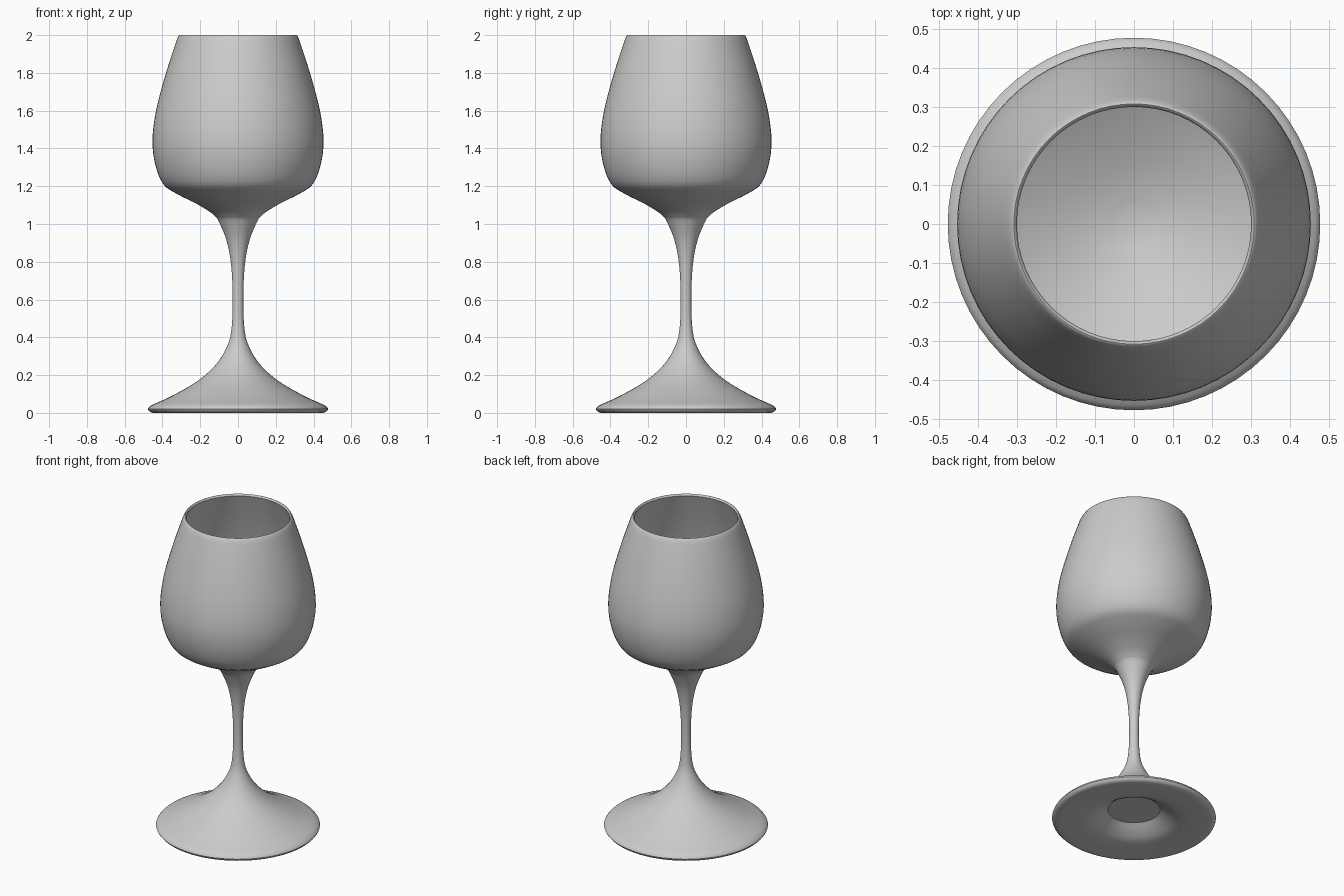
import bpy, bmesh, math
from mathutils import Vector

SIDES = 64

if "Cube" in bpy.data.objects:
    bpy.data.objects.remove(bpy.data.objects["Cube"])

grey = bpy.data.materials.new("plain grey")
grey.use_nodes = True
colour = (0.6, 0.6, 0.6, 1)
grey.diffuse_color = colour
grey.node_tree.nodes["Principled BSDF"].inputs["Base Color"].default_value = colour


def smooth_path(points, steps=4):
    """Catmull-Rom curve through (radius, height) points."""
    p = [Vector(q) for q in points]
    p = [2 * p[0] - p[1]] + p + [2 * p[-1] - p[-2]]
    path = []
    for a, b, c, d in zip(p, p[1:], p[2:], p[3:]):
        for i in range(steps):
            t = i / steps
            path.append(0.5 * (2 * b + (c - a) * t + (2 * a - 5 * b + 4 * c - d) * t**2
                               + (3 * b - a - 3 * c + d) * t**3))
    return path + [p[-2]]


def lathe(name, path):
    """Spin a profile around the z axis; profiles run with the outside on their right going up."""
    bm = bmesh.new()
    verts = [bm.verts.new((r, 0, z)) for r, z in path]
    edges = [bm.edges.new(pair) for pair in zip(verts, verts[1:])]
    bmesh.ops.spin(bm, geom=verts + edges, cent=(0, 0, 0), axis=(0, 0, 1),
                   angle=math.tau, steps=SIDES, use_merge=True)
    bmesh.ops.remove_doubles(bm, verts=bm.verts, dist=0.0001)
    mesh = bpy.data.meshes.new(name)
    bm.to_mesh(mesh)
    bm.free()
    mesh.materials.append(grey)
    obj = bpy.data.objects.new(name, mesh)
    bpy.context.collection.objects.link(obj)
    bpy.ops.object.select_all(action="DESELECT")
    obj.select_set(True)
    bpy.context.view_layer.objects.active = obj
    bpy.ops.object.shade_smooth_by_angle(angle=math.radians(35))


# Bowl: outer wall up to the rim, then the inner wall down to a small flat floor
outer_wall = smooth_path([(0.115, 1.035), (0.15, 1.065), (0.22, 1.107), (0.325, 1.16),
                          (0.395, 1.21), (0.437, 1.31), (0.453, 1.44), (0.434, 1.6),
                          (0.384, 1.79), (0.326, 1.97)])
rim = smooth_path([(0.32, 1.985), (0.311, 2.0), (0.305, 2.0), (0.3, 1.99)], 2)
inner_wall = smooth_path([(0.307, 1.97), (0.365, 1.79), (0.414, 1.6), (0.433, 1.44),
                          (0.417, 1.31), (0.38, 1.225), (0.315, 1.177), (0.21, 1.125),
                          (0.12, 1.09), (0.04, 1.07)])
lathe("bowl", outer_wall + rim + inner_wall + [Vector((0, 1.07))])

# Foot and stem: hollow underside, rounded edge, flared foot, slim stem
underside = smooth_path([(0.152, 0.075), (0.2, 0.042), (0.26, 0.014), (0.34, 0.003), (0.45, 0)])
foot_edge = smooth_path([(0.465, 0.005), (0.477, 0.02), (0.465, 0.037)], 3)
stem = smooth_path([(0.44, 0.049), (0.35, 0.09), (0.22, 0.165), (0.125, 0.247), (0.066, 0.335),
                    (0.036, 0.43), (0.028, 0.6), (0.036, 0.78), (0.06, 0.91), (0.1, 1.01),
                    (0.115, 1.035)])
lathe("stem_and_foot", [Vector((0, 0.075))] + underside + foot_edge + stem)
